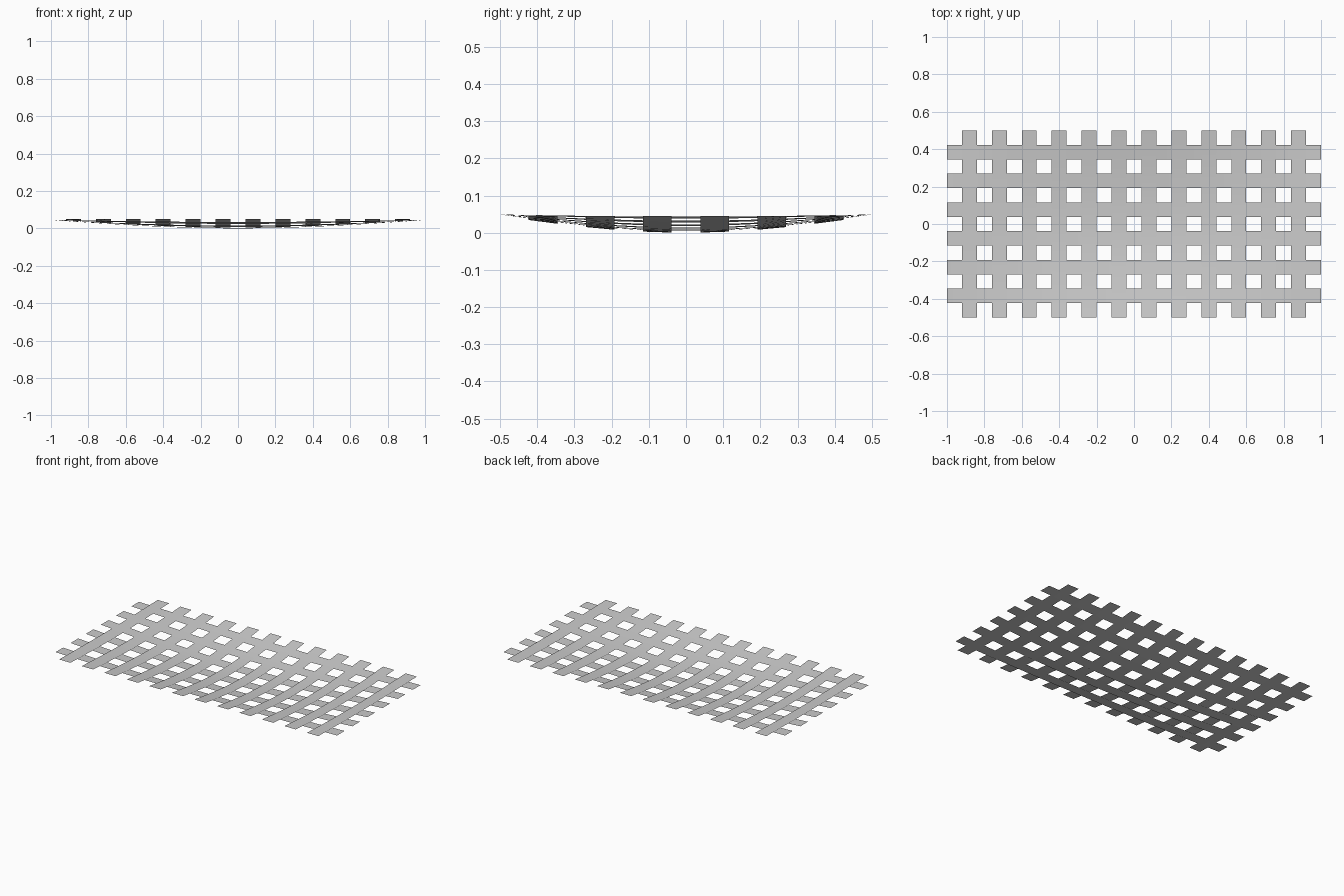
import bpy, bmesh, math

if "Cube" in bpy.data.objects:
    bpy.data.objects.remove(bpy.data.objects["Cube"])

SAG = 0.045      # depth of the hammock net
LIFT = 0.004     # cross straps rest on the long straps


def height(x, y):
    return SAG * (1 - math.cos(math.pi * x / 2) * math.cos(math.pi * y))


def strap(name, x0, x1, y0, y1, nx, ny, lift):
    # Thin sagging strap draped over the bowl surface
    bm = bmesh.new()
    grid = []
    for i in range(nx + 1):
        x = x0 + (x1 - x0) * i / nx
        col = []
        for j in range(ny + 1):
            y = y0 + (y1 - y0) * j / ny
            col.append(bm.verts.new((x, y, height(x, y) + lift)))
        grid.append(col)
    for i in range(nx):
        for j in range(ny):
            bm.faces.new((grid[i][j], grid[i + 1][j],
                          grid[i + 1][j + 1], grid[i][j + 1]))
    me = bpy.data.meshes.new(name)
    bm.to_mesh(me)
    bm.free()
    ob = bpy.data.objects.new(name, me)
    bpy.context.collection.objects.link(ob)
    for p in me.polygons:
        p.use_smooth = True


# Long straps running along x
w = 1 / 13
for k in range(6):
    y = -0.5 + w * (2 * k + 1)
    strap(f"long_strap_{k + 1}", -1, 1, y, y + w, 25, 1, 0)

# Cross straps running along y
w = 2 / 25
for k in range(12):
    x = -1 + w * (2 * k + 1)
    strap(f"cross_strap_{k + 1}", x, x + w, -0.5, 0.5, 1, 13, LIFT)
